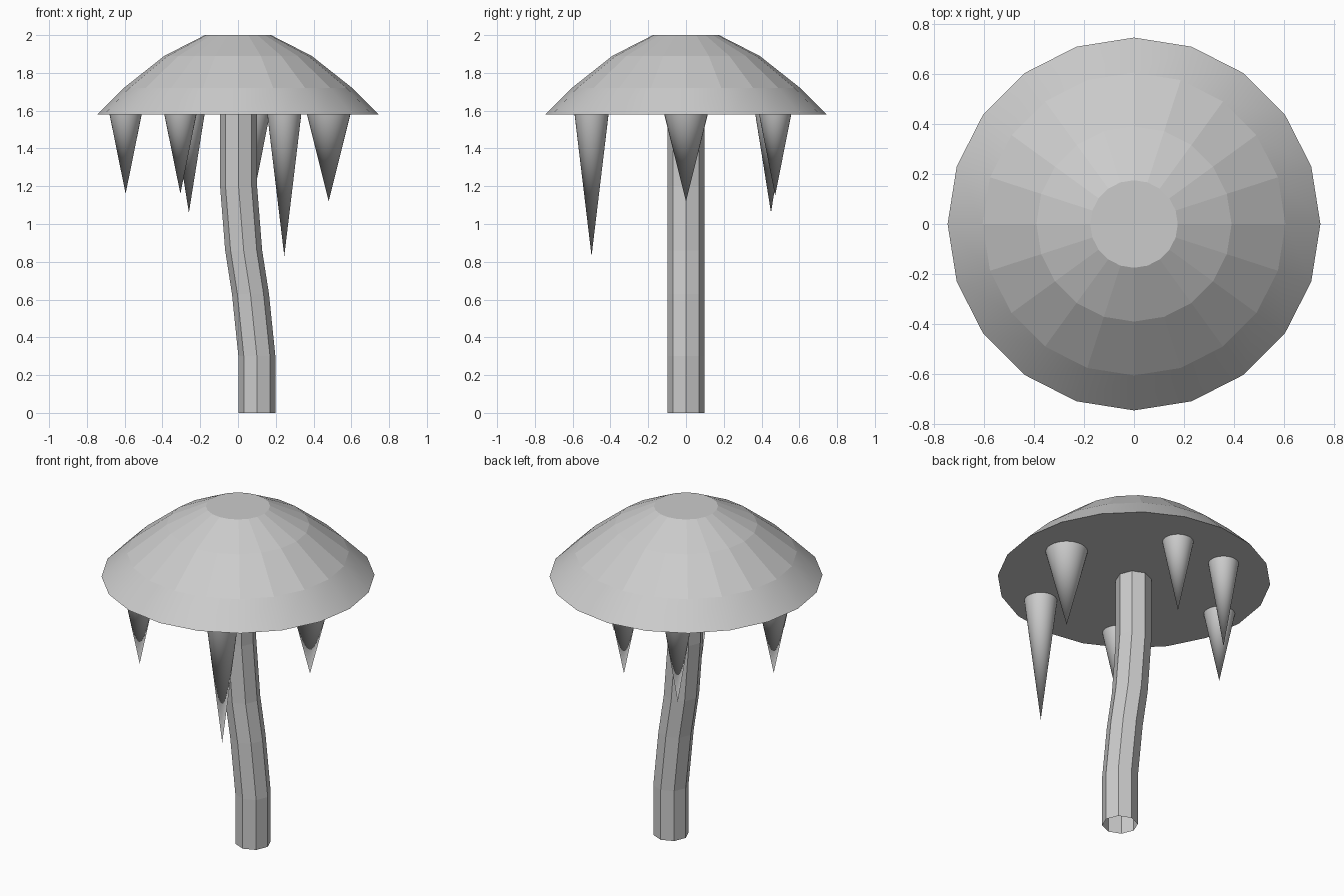
import bpy, bmesh
from math import cos, sin, tau

if "Cube" in bpy.data.objects:
    bpy.data.objects.remove(bpy.data.objects["Cube"])

RIM_Z = 1.58


def lofted(name, rings, sides, cap_ends):
    """Skin a stack of (x, z, radius) rings; returns the object."""
    bm = bmesh.new()
    loops = [[bm.verts.new((x + r * cos(tau * i / sides), r * sin(tau * i / sides), z))
              for i in range(sides)] for x, z, r in rings]
    for a, b in zip(loops, loops[1:]):
        for i in range(sides):
            j = (i + 1) % sides
            bm.faces.new((a[i], a[j], b[j], b[i]))
    if cap_ends:
        bm.faces.new(loops[0][::-1])
        bm.faces.new(loops[-1])
    mesh = bpy.data.meshes.new(name)
    bm.to_mesh(mesh)
    bm.free()
    obj = bpy.data.objects.new(name, mesh)
    bpy.context.collection.objects.link(obj)
    return obj


# Cap: faceted dome with a flat underside, smooth lowest band
cap = lofted("cap", [(0, RIM_Z, 0.745), (0, 1.72, 0.605), (0, 1.89, 0.39), (0, 2.0, 0.175)], 20, True)
for face in cap.data.polygons:
    face.use_smooth = len(face.vertices) == 4 and face.center.z < 1.7
for edge in cap.data.edges:
    za, zb = (cap.data.vertices[v].co.z for v in edge.vertices)
    edge.use_edge_sharp = abs(za - zb) < 0.001

# Stem: bent open octagonal tube
lofted("stem", [(0.1, 0, 0.098), (0.1, 0.3, 0.098), (0.066, 0.63, 0.098),
                (0.03, 0.86, 0.098), (0.003, 1.2, 0.098), (0.003, RIM_Z, 0.098)], 8, False)

# Hanging spikes under the cap: x, y, radius, tip height
spikes = [(-0.595, 0.015, 0.085, 1.16), (-0.305, -0.5, 0.085, 1.16),
          (-0.26, 0.45, 0.083, 1.06), (0.245, -0.5, 0.09, 0.83),
          (0.48, 0.0, 0.115, 1.12), (0.083, 0.472, 0.085, 1.15)]
for n, (x, y, r, tip) in enumerate(spikes, 1):
    depth = RIM_Z - tip
    bpy.ops.mesh.primitive_cone_add(vertices=32, radius1=0, radius2=r, depth=depth,
                                    end_fill_type='NOTHING', location=(x, y, tip + depth / 2))
    spike = bpy.context.object
    spike.name = f"hanging_spike_{n}"
    bpy.ops.object.shade_smooth()
